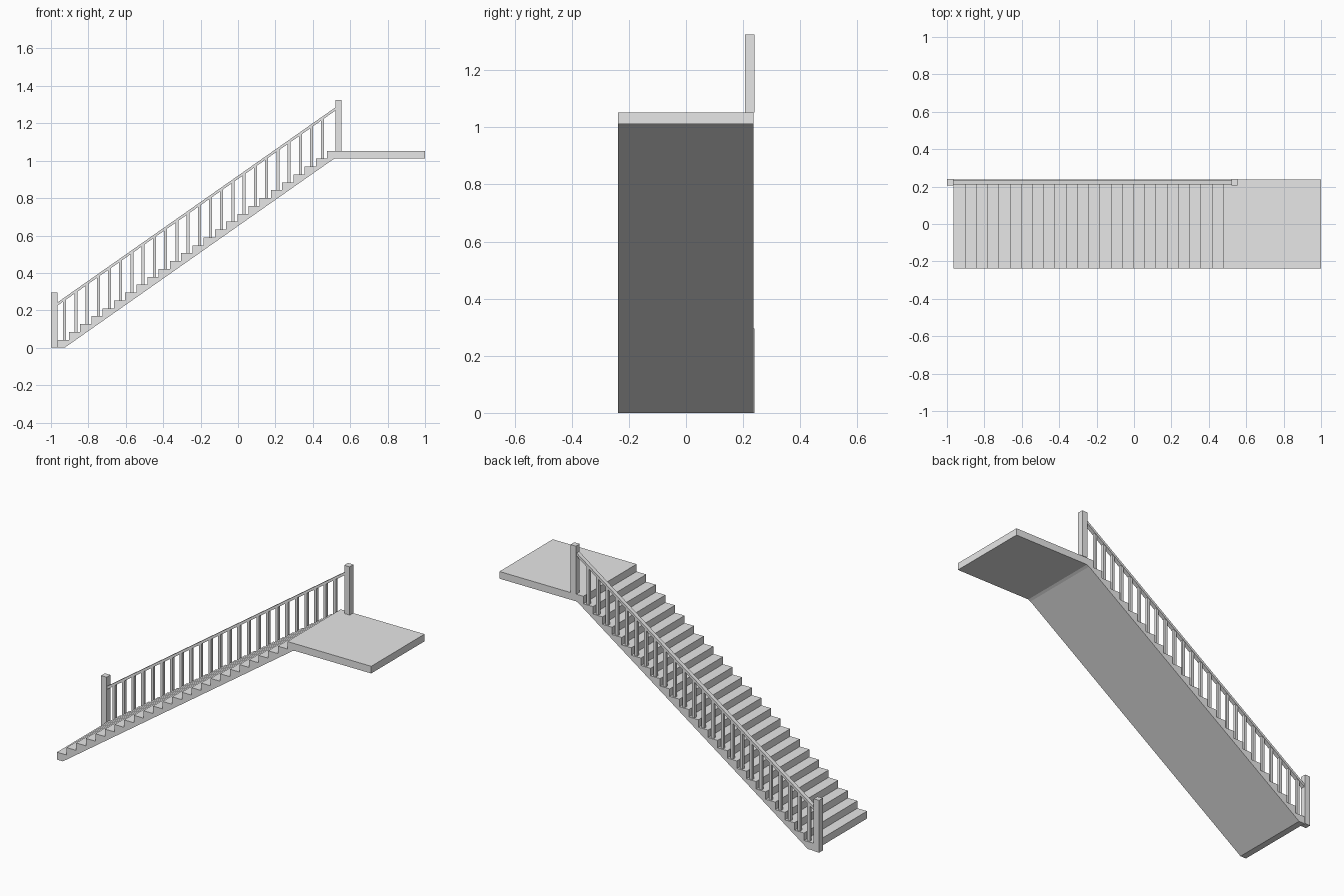
import bpy
import bmesh

cube = bpy.data.objects.get("Cube")
if cube:
    bpy.data.objects.remove(cube, do_unlink=True)

# One plain grey for everything
grey = bpy.data.materials.new("plain_grey")
grey.use_nodes = True
grey.diffuse_color = (0.8, 0.8, 0.8, 1)
grey.node_tree.nodes["Principled BSDF"].inputs["Base Color"].default_value = (0.8, 0.8, 0.8, 1)

STEPS = 25
RUN, RISE = 0.06, 0.0421
SLOPE = RISE / RUN
START = -0.964                  # front edge of the first tread
TOP = STEPS * RISE
SIDE_R, SIDE_L = -0.239, 0.237  # stair width limits in y
RAIL_Y = 0.2225                 # centre line of the balustrade
LANDING_X = 0.52
POST = 0.034


def extrude_profile(name, points, y0, y1):
    """Prism from an (x, z) outline, stretched between two y values."""
    bm = bmesh.new()
    face = bm.faces.new([bm.verts.new((x, y0, z)) for x, z in points])
    ext = bmesh.ops.extrude_face_region(bm, geom=[face])
    verts = [g for g in ext["geom"] if isinstance(g, bmesh.types.BMVert)]
    bmesh.ops.translate(bm, verts=verts, vec=(0, y1 - y0, 0))
    bmesh.ops.recalc_face_normals(bm, faces=bm.faces)
    mesh = bpy.data.meshes.new(name)
    bm.to_mesh(mesh)
    bm.free()
    mesh.materials.append(grey)
    obj = bpy.data.objects.new(name, mesh)
    bpy.context.collection.objects.link(obj)
    return obj


def block(name, x0, x1, y0, y1, z0, z1):
    return extrude_profile(name, [(x0, z0), (x1, z0), (x1, z1), (x0, z1)], y0, y1)


def rail_z(x):
    """Underside height of the handrail."""
    return 0.224 + SLOPE * (x + 0.967)


# Flight of steps: sawtooth top, straight sloping soffit
outline = [(START, 0)]
for i in range(STEPS):
    x = START + i * RUN
    outline.append((x, (i + 1) * RISE))
    if i < STEPS - 1:
        outline.append((x + RUN, (i + 1) * RISE))
soffit_start = -0.927
soffit_end_z = 1.005
outline += [(LANDING_X, TOP), (LANDING_X, 1.012),
            (soffit_start + soffit_end_z / SLOPE, soffit_end_z), (soffit_start, 0)]
extrude_profile("stair_flight", outline, SIDE_R, SIDE_L)

# Upper landing
block("landing", LANDING_X, 1.0, SIDE_R, SIDE_L, 1.012, TOP)

# Newel posts
post_y = (0.24 - POST, 0.24)
block("lower_post", -1.0, -1.0 + POST, *post_y, 0, 0.295)
block("upper_post", LANDING_X, LANDING_X + POST, *post_y, TOP, 1.325)

# Sloping handrail between the posts
x0, x1 = -1.0 + POST, LANDING_X
thick = 0.017
extrude_profile("handrail",
                [(x0, rail_z(x0)), (x1, rail_z(x1)),
                 (x1, rail_z(x1) + thick), (x0, rail_z(x0) + thick)],
                RAIL_Y - 0.0115, RAIL_Y + 0.0115)

# One baluster per tread, cut to the rail slope
half = 0.008
for i in range(STEPS - 1):
    xc = START + 0.037 + i * RUN
    foot = (i + 1) * RISE
    extrude_profile(f"baluster_{i + 1}",
                    [(xc - half, foot), (xc + half, foot),
                     (xc + half, rail_z(xc + half)), (xc - half, rail_z(xc - half))],
                    RAIL_Y - half, RAIL_Y + half)
